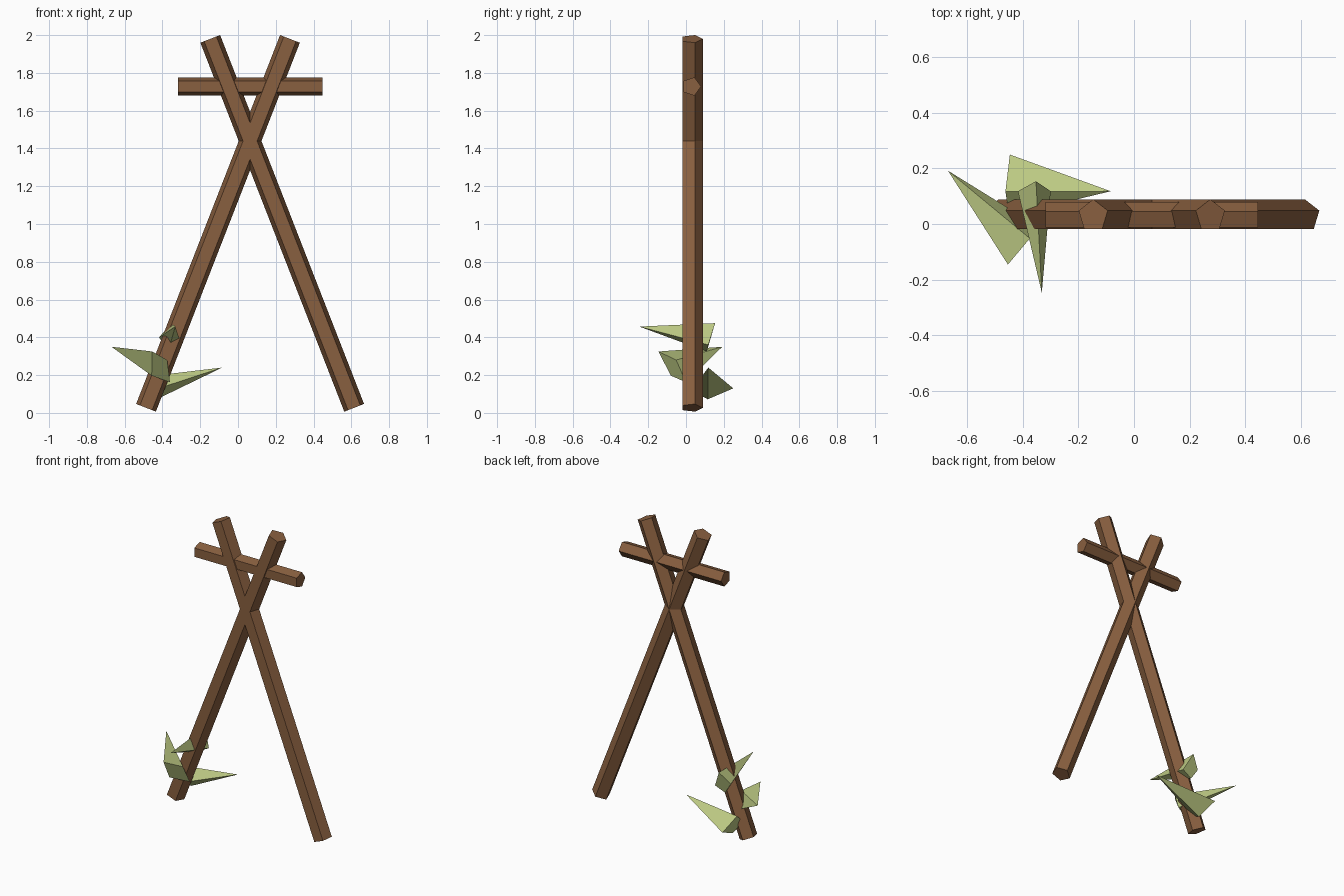
import bpy, bmesh, math
from mathutils import Vector

if "Cube" in bpy.data.objects:
    bpy.data.objects.remove(bpy.data.objects["Cube"])


def material(name, rgb):
    m = bpy.data.materials.new(name)
    m.diffuse_color = (*rgb, 1)
    m.use_nodes = True
    m.node_tree.nodes["Principled BSDF"].inputs["Base Color"].default_value = m.diffuse_color
    return m


BROWN = material("bark brown", (0.25, 0.115, 0.05))
GREEN = material("leaf green", (0.50, 0.58, 0.225))


def add_object(name, bm, mat):
    bmesh.ops.recalc_face_normals(bm, faces=bm.faces[:])
    mesh = bpy.data.meshes.new(name)
    bm.to_mesh(mesh)
    bm.free()
    mesh.materials.append(mat)
    ob = bpy.data.objects.new(name, mesh)
    bpy.context.collection.objects.link(ob)


def pole(name, start, end, radius):
    """Five-sided bar in the xz plane: flat side to the front, ridge at the back."""
    a, b = Vector(start), Vector(end)
    back = Vector((0, 1, 0))
    side = (b - a).normalized().cross(back)
    bm = bmesh.new()
    rings = []
    for c in (a, b):
        rings.append([bm.verts.new(c + radius * (back * math.cos(t) + side * math.sin(t)))
                      for t in (math.tau * i / 5 for i in range(5))])
    for r in rings:
        bm.faces.new(r)
    for i in range(5):
        j = (i + 1) % 5
        bm.faces.new((rings[0][i], rings[0][j], rings[1][j], rings[1][i]))
    add_object(name, bm, BROWN)


def leaf(name, tip, base):
    """Four-sided spike from a base ring to a tip."""
    bm = bmesh.new()
    t = bm.verts.new(tip)
    ring = [bm.verts.new(p) for p in base]
    bm.faces.new(ring)
    for i in range(4):
        bm.faces.new((ring[i], ring[(i + 1) % 4], t))
    add_object(name, bm, GREEN)


# Crossed poles and the crossbar
pole("pole_leaning_right", (-0.487, 0.03, 0.027), (0.275, 0.03, 1.98), 0.059)
pole("pole_leaning_left", (0.615, 0.03, 0.027), (-0.147, 0.03, 1.98), 0.059)
pole("crossbar", (-0.318, 0.029, 1.728), (0.447, 0.029, 1.728), 0.051)

# Leaves sprouting from the foot of one pole
leaf("leaf_right", (-0.084, 0.118, 0.24),
     [(-0.447, 0.25, 0.13), (-0.463, 0.117, 0.195), (-0.45, 0.03, 0.12), (-0.43, 0.115, 0.072)])
leaf("leaf_left", (-0.67, 0.192, 0.35),
     [(-0.454, -0.146, 0.325), (-0.375, -0.052, 0.28), (-0.36, 0.0, 0.162), (-0.457, -0.08, 0.197)])
leaf("leaf_front", (-0.332, -0.247, 0.457),
     [(-0.353, 0.154, 0.475), (-0.418, 0.118, 0.40), (-0.37, 0.11, 0.325), (-0.30, 0.118, 0.36)])
